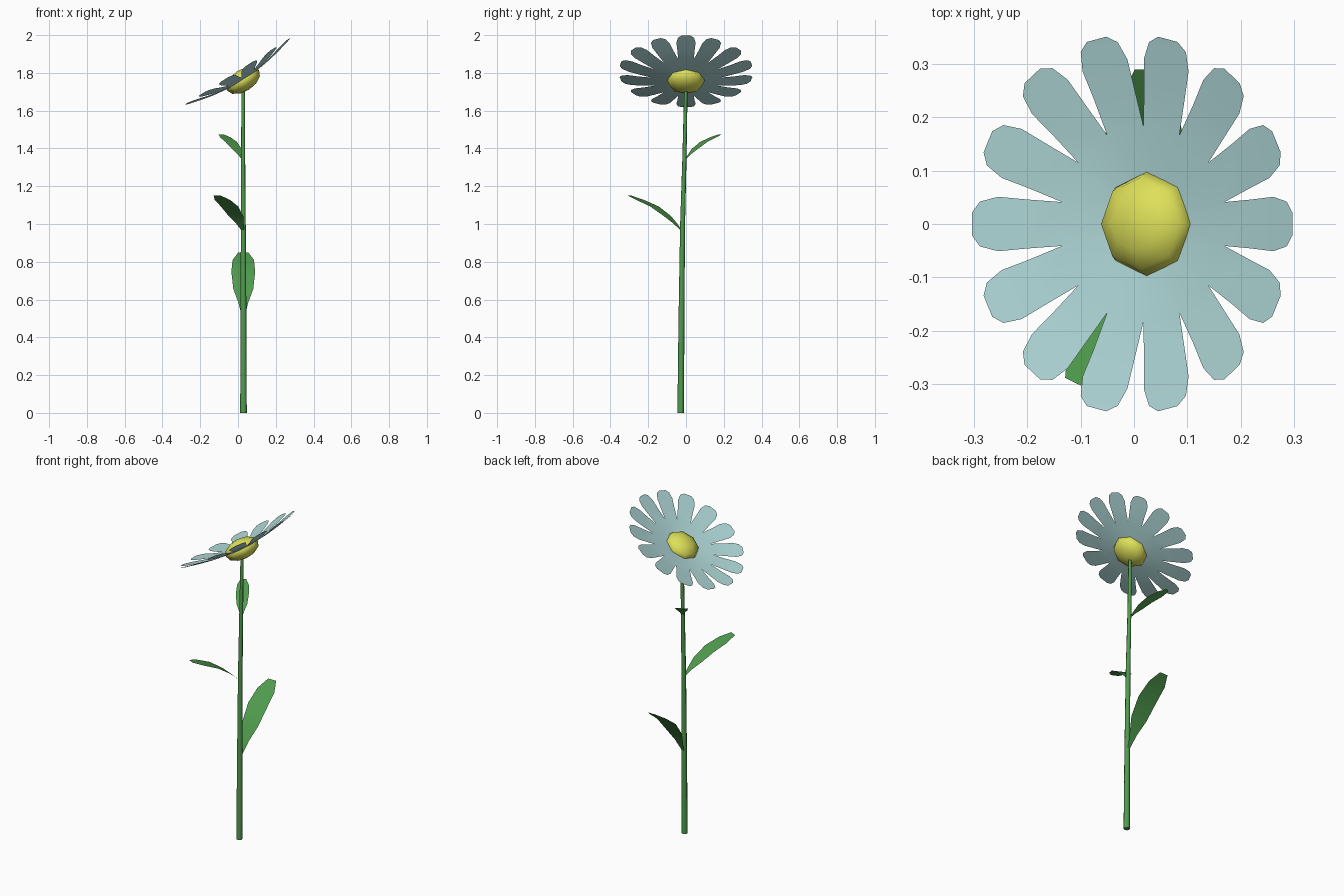
import bpy, bmesh, math
from mathutils import Vector, Matrix

if "Cube" in bpy.data.objects:
    bpy.data.objects.remove(bpy.data.objects["Cube"])


def material(name, rgb):
    m = bpy.data.materials.new(name)
    m.diffuse_color = (*rgb, 1)
    m.use_nodes = True
    m.node_tree.nodes["Principled BSDF"].inputs["Base Color"].default_value = m.diffuse_color
    return m


GREEN = material("leaf green", (0.08, 0.33, 0.075))
BLUE = material("pale blue", (0.43, 0.68, 0.68))
YELLOW = material("pollen yellow", (0.73, 0.75, 0.10))


def make_object(name, bm, mat):
    me = bpy.data.meshes.new(name)
    bm.to_mesh(me)
    bm.free()
    me.materials.append(mat)
    for p in me.polygons:
        p.use_smooth = True
    ob = bpy.data.objects.new(name, me)
    bpy.context.collection.objects.link(ob)
    return ob


def add_strip(bm, rows, turn, origin):
    """Ribbon along +x from (distance, half width, height) rows, turned about z."""
    rot = Matrix.Rotation(turn, 3, 'Z')
    prev = None
    for d, w, h in rows:
        pair = [bm.verts.new(rot @ Vector((d, s * w, h)) + origin) for s in (-1, 1)]
        if prev:
            bm.faces.new((prev[0], pair[0], pair[1], prev[1]))
        prev = pair


# stem: tapered tube with a slight lean
SIDES = 8
bm = bmesh.new()
rings = []
for x, y, z, r in [(0.029, -0.028, 0, 0.0175), (0.029, -0.024, 0.5, 0.0155),
                   (0.028, -0.018, 1.0, 0.013), (0.027, -0.008, 1.36, 0.011),
                   (0.028, 0.0, 1.74, 0.009)]:
    rings.append([bm.verts.new((x + r * math.cos(2 * math.pi * i / SIDES),
                                y + r * math.sin(2 * math.pi * i / SIDES), z))
                  for i in range(SIDES)])
for a, b in zip(rings, rings[1:]):
    for i in range(SIDES):
        j = (i + 1) % SIDES
        bm.faces.new((a[i], a[j], b[j], b[i]))
bm.faces.new(rings[0][::-1])
bm.faces.new(rings[-1])
stem = make_object("stem", bm, GREEN)
bpy.context.view_layer.objects.active = stem
stem.select_set(True)
bpy.ops.object.shade_smooth_by_angle(angle=math.radians(50))

# leaves: thin arched blades
ARCH = [(0, 0.12, 0), (0.13, 0.42, 0.22), (0.28, 0.84, 0.43),
        (0.53, 1.0, 0.70), (0.80, 0.90, 0.88), (1.0, 0.42, 1.0)]


def leaf(name, base, heading, reach, rise, half_width):
    bm = bmesh.new()
    rows = [(d * reach, w * half_width, h * rise) for d, w, h in ARCH]
    add_strip(bm, rows, math.radians(heading), Vector(base))
    make_object(name, bm, GREEN)


leaf("lower_leaf", (0.028, -0.01, 0.51), 90, 0.30, 0.34, 0.063)
leaf("middle_leaf", (0.028, -0.02, 0.96), 243.6, 0.31, 0.19, 0.051)
leaf("upper_leaf", (0.026, -0.005, 1.34), 122, 0.22, 0.135, 0.036)

# flower head frame, tilted towards -x
HEAD = Matrix.Translation((0.027, 0, 1.76)) @ Matrix.Rotation(math.radians(-32.3), 4, 'Y')

# petals: ring of upcurved blades that meet near the middle
PETALS = 14
PROFILE = [(0.05, 0.0114, 0.0), (0.18, 0.0411, 0.018), (0.25, 0.046, 0.032),
           (0.305, 0.051, 0.045), (0.34, 0.042, 0.053), (0.355, 0.022, 0.057)]
bm = bmesh.new()
for k in range(PETALS):
    add_strip(bm, PROFILE, 2 * math.pi * k / PETALS, Vector((0, 0, 0)))
bmesh.ops.remove_doubles(bm, verts=bm.verts, dist=0.001)
make_object("petals", bm, BLUE).matrix_world = HEAD

# flower centre: squashed low-poly ball
bm = bmesh.new()
bmesh.ops.create_uvsphere(bm, u_segments=8, v_segments=6, radius=0.1)
bmesh.ops.scale(bm, vec=(1, 1, 0.58), verts=bm.verts)
make_object("flower_centre", bm, YELLOW).matrix_world = HEAD
